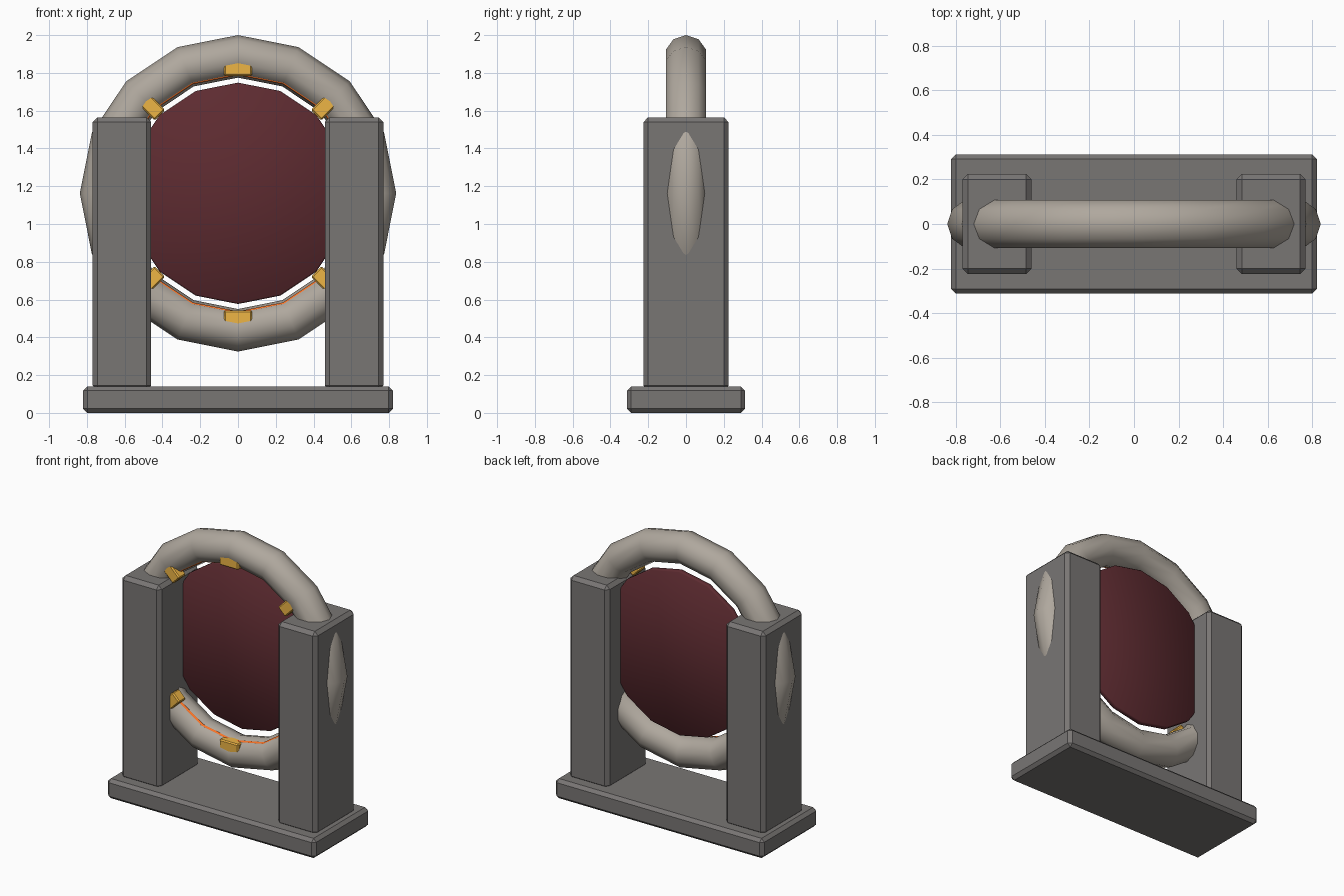
import bpy, math
from mathutils import Matrix

if "Cube" in bpy.data.objects:
    bpy.data.objects.remove(bpy.data.objects["Cube"])

CZ = 1.1625  # height of the ring centre


def material(name, rgb):
    m = bpy.data.materials.new(name)
    m.diffuse_color = (*rgb, 1)
    m.use_nodes = True
    m.node_tree.nodes["Principled BSDF"].inputs["Base Color"].default_value = m.diffuse_color
    return m


STONE = material("dark_stone", (0.19, 0.18, 0.175))
RING = material("pale_stone", (0.43, 0.39, 0.34))
PANEL = material("dark_red", (0.11, 0.024, 0.03))
GOLD = material("gold", (0.85, 0.46, 0.06))
GLOW = material("orange", (1.0, 0.18, 0.02))


def finish(name, mat, smooth=False):
    o = bpy.context.object
    o.name = name
    o.data.materials.append(mat)
    if smooth:
        bpy.ops.object.shade_smooth()
    return o


def bevel(o, width):
    mod = o.modifiers.new("bevel", 'BEVEL')
    mod.width = width
    mod.segments = 1


def box(name, loc, size, width, mat, angle=0):
    bpy.ops.mesh.primitive_cube_add(size=1)
    o = finish(name, mat)
    o.data.transform(Matrix.Diagonal((*size, 1)))
    o.location = loc
    o.rotation_euler.y = angle
    bevel(o, width)


def torus(name, y, major, minor, sides, mat):
    bpy.ops.mesh.primitive_torus_add(
        major_radius=major, minor_radius=minor, major_segments=16,
        minor_segments=sides, location=(0, y, CZ), rotation=(math.pi / 2, 0, 0))
    finish(name, mat, True)


# plinth and the two posts
box("base", (0, 0, 0.07), (1.64, 0.625, 0.14), 0.022, STONE)
for side, label in ((-1, "left"), (1, "right")):
    box(label + "_post", (side * 0.615, 0, 0.8425), (0.31, 0.45, 1.445), 0.025, STONE)

# upright stone ring with a thin glowing band on its front inner edge
torus("ring", 0, 0.725, 0.1125, 10, RING)
torus("glow_band", -0.053, 0.637, 0.012, 6, GLOW)

# dark panel filling the opening, set towards the back
bpy.ops.mesh.primitive_cylinder_add(
    vertices=16, radius=0.586, depth=0.04,
    location=(0, 0.06, CZ), rotation=(math.pi / 2, 0, 0))
bevel(finish("panel", PANEL, True), 0.008)

# gold clips around the front; the diagonal ones point outward
for i in range(8):
    a = i * math.pi / 4
    box(f"clip_{i}", (0.66 * math.sin(a), -0.068, CZ + 0.66 * math.cos(a)),
        (0.15, 0.076, 0.08), 0.008, GOLD, -a)
